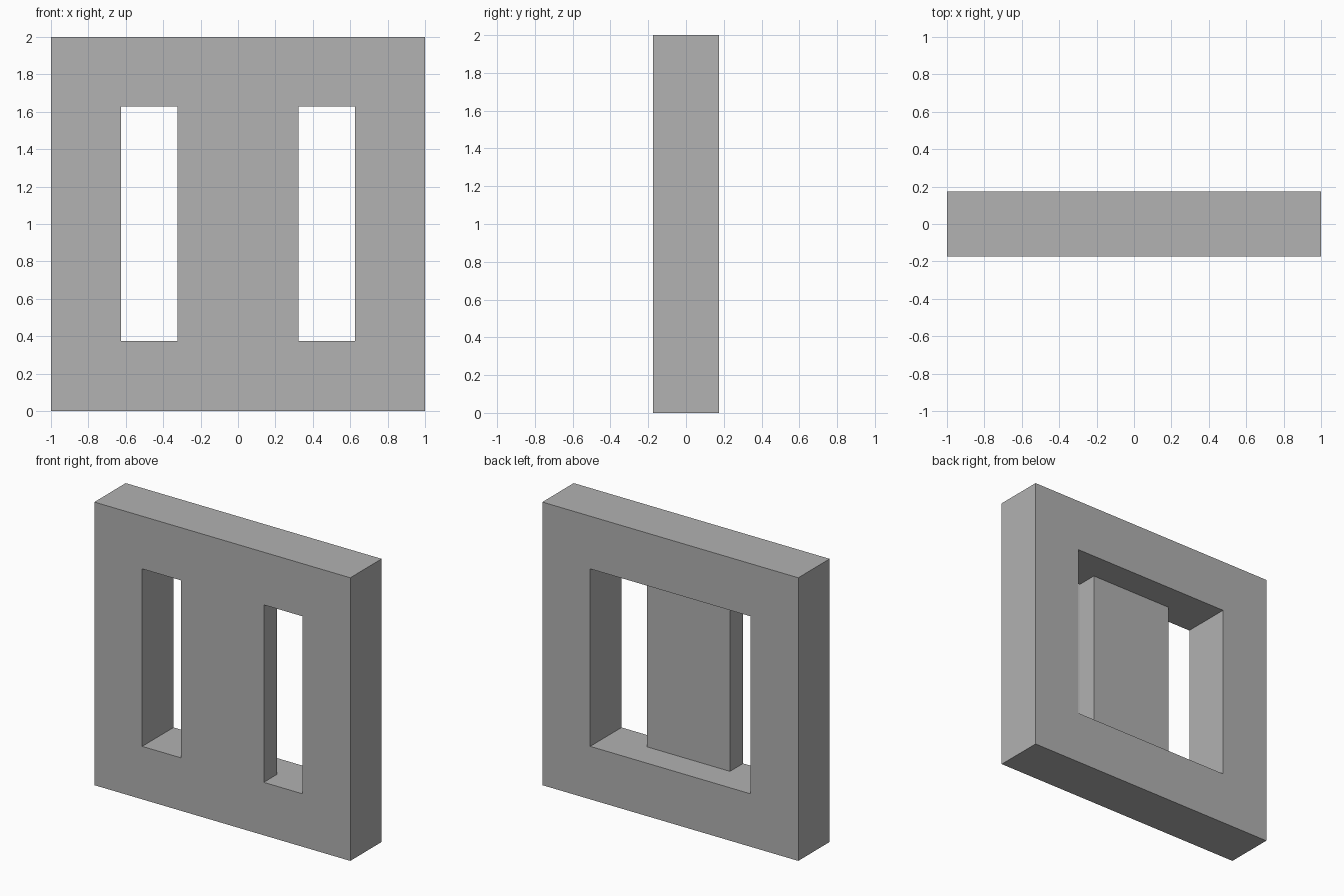
import bpy
import bmesh

if "Cube" in bpy.data.objects:
    bpy.data.objects.remove(bpy.data.objects["Cube"], do_unlink=True)

HALF_DEPTH = 0.175
OPENING = 0.626      # half width of the opening
PANEL = 0.324        # half width of the central panel
PANEL_BACK = -0.028  # the panel is flush with the front
SILL, HEAD = 0.374, 1.628
BEYOND = 0.5         # cutter overshoot

grey = bpy.data.materials.new("plain grey")
grey.use_nodes = True
grey.diffuse_color = (0.445, 0.445, 0.445, 1)
grey.node_tree.nodes["Principled BSDF"].inputs["Base Color"].default_value = grey.diffuse_color


def prism(name, outline, bottom, top):
    """Extrude an outline in the ground plane from bottom to top."""
    bm = bmesh.new()
    face = bm.faces.new([bm.verts.new((x, y, bottom)) for x, y in outline])
    result = bmesh.ops.extrude_face_region(bm, geom=[face])
    verts = [v for v in result["geom"] if isinstance(v, bmesh.types.BMVert)]
    bmesh.ops.translate(bm, vec=(0, 0, top - bottom), verts=verts)
    bmesh.ops.recalc_face_normals(bm, faces=bm.faces)
    mesh = bpy.data.meshes.new(name)
    bm.to_mesh(mesh)
    bm.free()
    mesh.materials.append(grey)
    obj = bpy.data.objects.new(name, mesh)
    bpy.context.collection.objects.link(obj)
    return obj


# Square frame slab
frame = prism("window_frame",
              [(-1, -HALF_DEPTH), (1, -HALF_DEPTH), (1, HALF_DEPTH), (-1, HALF_DEPTH)], 0, 2)

# U-shaped cutter: two through slots joined by a recess behind the panel
right_half = [(PANEL, PANEL_BACK), (PANEL, -BEYOND), (OPENING, -BEYOND), (OPENING, BEYOND)]
left_half = [(-x, y) for x, y in reversed(right_half)]
cutter = prism("opening_cutter", right_half + left_half, SILL, HEAD)
cutter.hide_render = True

# Cut the opening and keep the finished mesh
cut = frame.modifiers.new("opening", "BOOLEAN")
cut.operation = "DIFFERENCE"
cut.solver = "EXACT"
cut.object = cutter
bpy.context.view_layer.objects.active = frame
bpy.ops.object.modifier_apply(modifier=cut.name)
bpy.data.objects.remove(cutter, do_unlink=True)
